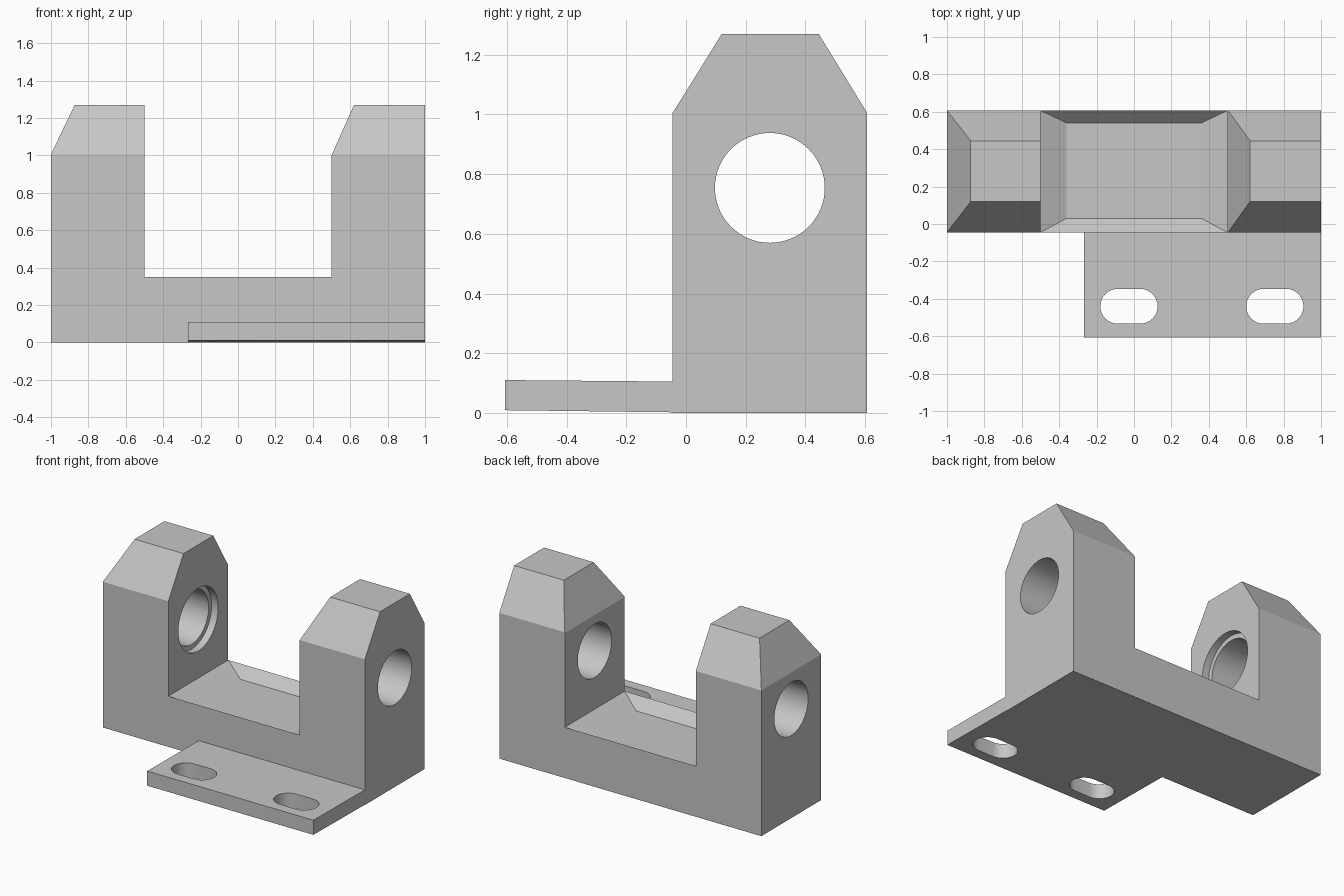
import bpy, bmesh, math
from mathutils import Matrix, Vector

if "Cube" in bpy.data.objects:
    bpy.data.objects.remove(bpy.data.objects["Cube"])

grey = bpy.data.materials.new("light_grey")
grey.diffuse_color = (0.57, 0.57, 0.57, 1)
grey.use_nodes = True
grey.node_tree.nodes["Principled BSDF"].inputs["Base Color"].default_value = grey.diffuse_color


def hull(name, points):
    """Convex solid around the given corner points."""
    bm = bmesh.new()
    for p in points:
        bm.verts.new(p)
    bmesh.ops.convex_hull(bm, input=bm.verts)
    bmesh.ops.dissolve_limit(bm, angle_limit=0.01, verts=bm.verts, edges=bm.edges)
    bmesh.ops.recalc_face_normals(bm, faces=bm.faces)
    me = bpy.data.meshes.new(name)
    bm.to_mesh(me)
    bm.free()
    ob = bpy.data.objects.new(name, me)
    bpy.context.collection.objects.link(ob)
    me.materials.append(grey)
    return ob


def rect(x0, x1, y0, y1, z):
    return [(x, y, z) for x in (x0, x1) for y in (y0, y1)]


def bore(name, x0, x1, r):
    """Cylinder along x on the shaft axis."""
    ring = [(2 * math.pi * i / 64) for i in range(64)]
    return hull(name, [(x, 0.281 + r * math.cos(a), 0.754 + r * math.sin(a))
                       for x in (x0, x1) for a in ring])


def slot(name, cx):
    """Upright rounded slot, long in x."""
    r, half = 0.093, 0.06
    pts = []
    for i in range(17):
        a = -math.pi / 2 + math.pi * i / 16
        for s in (-1, 1):
            for z in (-0.1, 0.3):
                pts.append((cx + s * (half + r * math.cos(a)), -0.44 + r * math.sin(a), z))
    return hull(name, pts)


def cut(target, cutter):
    m = target.modifiers.new("cut", 'BOOLEAN')
    m.operation = 'DIFFERENCE'
    m.solver = 'EXACT'
    m.object = cutter
    bpy.context.view_layer.objects.active = target
    bpy.ops.object.modifier_apply(modifier=m.name)
    bpy.data.objects.remove(cutter)


def finish(ob):
    bpy.ops.object.select_all(action='DESELECT')
    ob.select_set(True)
    bpy.context.view_layer.objects.active = ob
    bpy.ops.object.shade_smooth_by_angle(angle=math.radians(20))


# Bracket body: block with chamfered front, back and left top edges
Y0, Y1 = -0.045, 0.607
body = hull("bracket_body", rect(-1, 1, Y0, Y1, 0) + rect(-1, 1, Y0, Y1, 1.005)
            + rect(-0.873, 1, 0.12, 0.445, 1.27))

# Gap between the two towers, ending in a shallow sloped recess
cut(body, hull("gap_cutter", rect(-0.36, 0.36, 0.03, 0.54, 0.28)
               + rect(-0.5, 0.5, Y0, Y1, 0.35)
               + rect(-0.5, 0.5, -0.2057, 0.7506, 0.5)
               + rect(-0.5, 0.5, -0.2057, 0.7506, 1.4)))

# Chamfer on the inner top edge of the right tower
cut(body, hull("chamfer_cutter", rect(0.3, 0.456, -0.2, 0.8, 0.9)
               + rect(0.3, 0.678, -0.2, 0.8, 1.4)))

# Shaft bore through both towers, with a counterbore in the left tower
cut(body, bore("bore_cutter", -1.2, 1.2, 0.184))
cut(body, bore("counterbore_cutter", -0.55, -0.4, 0.217))
finish(body)

# Mounting plate with two slots
plate = hull("mounting_plate", rect(-0.268, 1, -0.607, -0.607, 0.009)
             + rect(-0.268, 1, -0.607, -0.607, 0.11)
             + rect(-0.268, 1, Y0, Y0, 0.002) + rect(-0.268, 1, Y0, Y0, 0.105))
for cx in (-0.027, 0.753):
    cut(plate, slot("slot_cutter", cx))
finish(plate)
